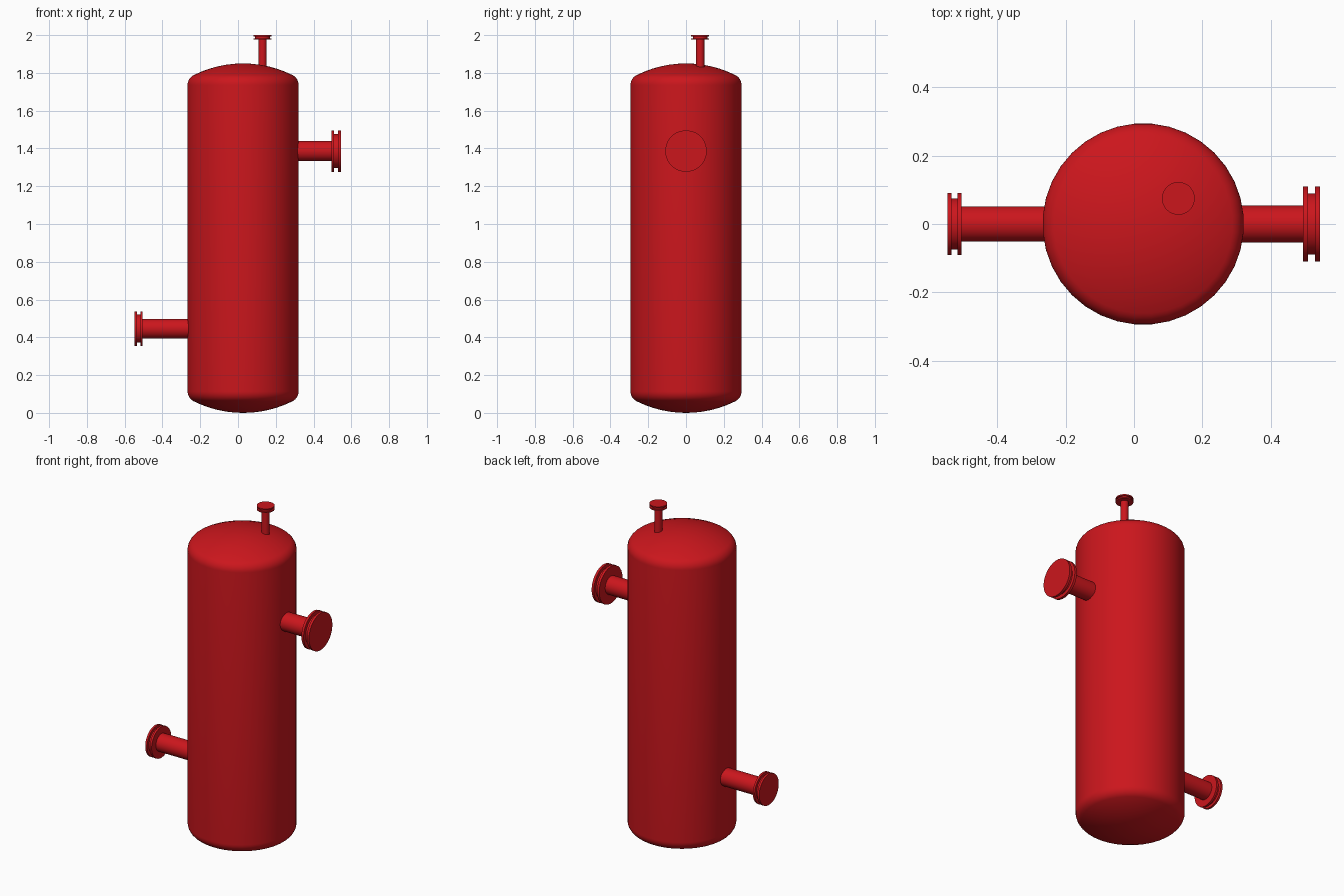
import bpy, bmesh
from math import sin, cos, pi, asin, sqrt, radians
from mathutils import Matrix, Vector

if "Cube" in bpy.data.objects:
    bpy.data.objects.remove(bpy.data.objects["Cube"])

red = bpy.data.materials.new("red_paint")
red.diffuse_color = (0.6, 0.008, 0.012, 1)
red.use_nodes = True
red.node_tree.nodes["Principled BSDF"].inputs["Base Color"].default_value = red.diffuse_color


def lathe(name, profile, sides, origin, axis=(0, 0, 1)):
    """Spin (radius, height) points about an axis; radius 0 closes the end."""
    bm = bmesh.new()
    verts = [bm.verts.new((r, 0, h)) for r, h in profile]
    edges = [bm.edges.new(p) for p in zip(verts, verts[1:])]
    bmesh.ops.rotate(bm, verts=verts, matrix=Matrix.Rotation(pi / sides, 3, 'Z'))
    bmesh.ops.spin(bm, geom=verts + edges, axis=(0, 0, 1), cent=(0, 0, 0),
                   angle=2 * pi, steps=sides, use_merge=False)
    bmesh.ops.remove_doubles(bm, verts=bm.verts, dist=1e-5)
    bmesh.ops.recalc_face_normals(bm, faces=bm.faces)
    mesh = bpy.data.meshes.new(name)
    bm.to_mesh(mesh)
    bm.free()
    mesh.materials.append(red)
    obj = bpy.data.objects.new(name, mesh)
    bpy.context.collection.objects.link(obj)
    obj.location = origin
    obj.rotation_euler = Vector(axis).to_track_quat('Z', 'Y').to_euler()
    bpy.context.view_layer.objects.active = obj
    obj.select_set(True)
    bpy.ops.object.shade_smooth_by_angle(angle=radians(35))
    obj.select_set(False)


# Vessel shell with dished heads: shallow crown arc plus tight knuckle arc
R, HEIGHT = 0.295, 1.85
CROWN, KNUCKLE = 2 * R, 0.2 * R
a = asin((R - KNUCKLE) / (CROWN - KNUCKLE))
depth = CROWN - sqrt((CROWN - KNUCKLE) ** 2 - (R - KNUCKLE) ** 2)
head = [(CROWN * sin(a * i / 6), CROWN * (1 - cos(a * i / 6))) for i in range(7)]
for i in range(1, 8):
    t = a + (pi / 2 - a) * i / 7
    head.append((R - KNUCKLE + KNUCKLE * sin(t), depth - KNUCKLE * cos(t)))
shell = head + [(r, HEIGHT - z) for r, z in reversed(head)]
lathe("vessel_shell", shell, 36, (0.027, 0, 0))


# Nozzle: pipe, then a flange pair with a recessed gasket and blind end
def nozzle(name, origin, axis, length, pipe_r, flange_r, gasket_r, thick):
    back, rim = length - thick, thick * 0.29
    lathe(name + "_pipe", [(0, 0), (pipe_r, 0), (pipe_r, back + rim / 2), (0, back + rim / 2)],
          32, origin, axis)
    lathe(name + "_flange",
          [(0, back), (flange_r, back), (flange_r, back + rim), (gasket_r, back + rim),
           (gasket_r, length - rim), (flange_r, length - rim), (flange_r, length), (0, length)],
          32, origin, axis)


nozzle("upper_nozzle", (0.30, 0, 1.386), (1, 0, 0), 0.245, 0.054, 0.11, 0.09, 0.05)
nozzle("lower_nozzle", (-0.25, 0, 0.446), (-1, 0, 0), 0.297, 0.052, 0.092, 0.075, 0.042)
nozzle("top_nozzle", (0.13, 0.075, 1.82), (0, 0, 1), 0.18, 0.022, 0.048, 0.039, 0.024)
